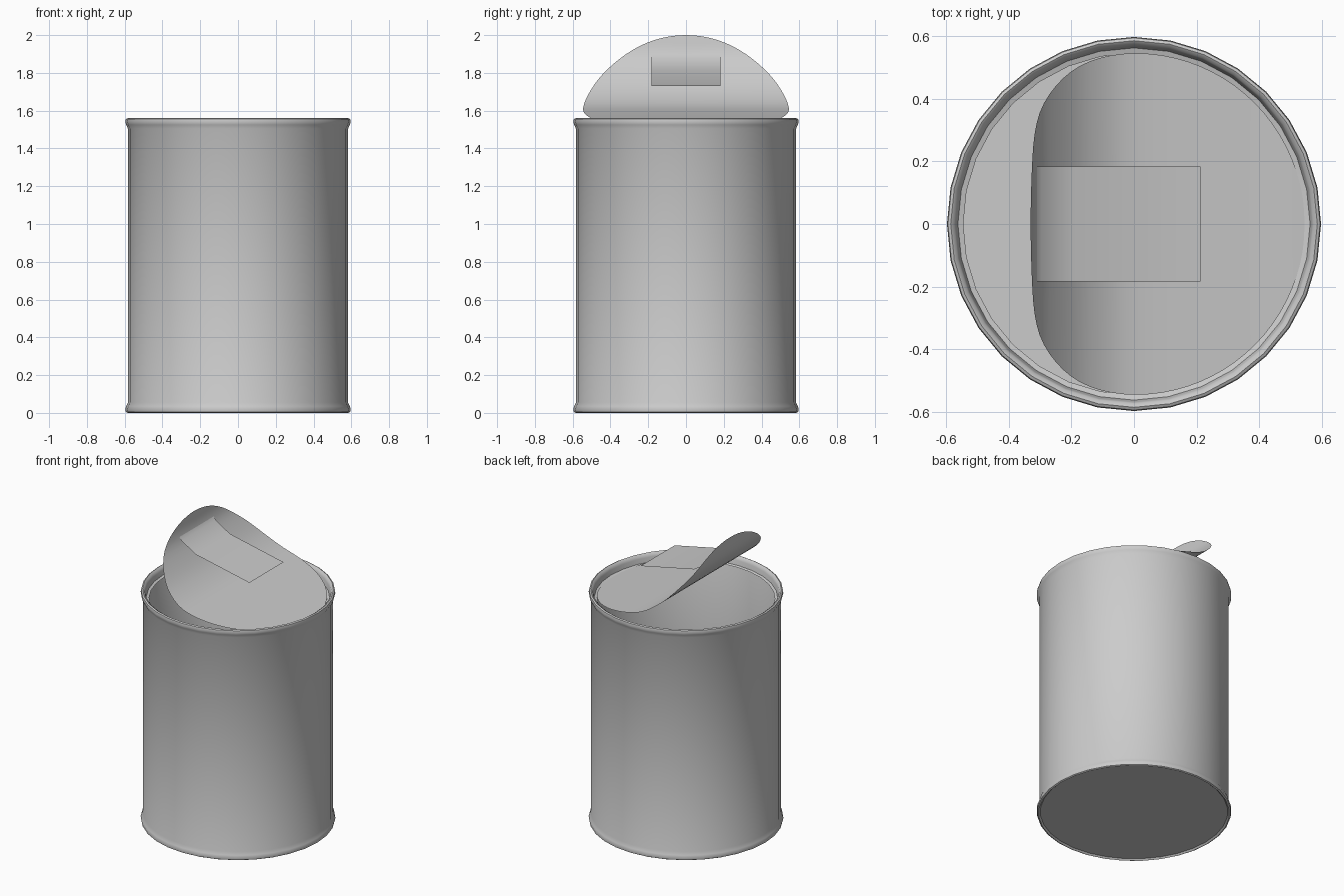
import bpy, bmesh, math
from mathutils import Vector

if "Cube" in bpy.data.objects:
    bpy.data.objects.remove(bpy.data.objects["Cube"])

SIDES = 32
LID_R = 0.545


def finish(name, bm, angle=40):
    bm.normal_update()
    me = bpy.data.meshes.new(name)
    bm.to_mesh(me)
    bm.free()
    ob = bpy.data.objects.new(name, me)
    bpy.context.collection.objects.link(ob)
    bpy.ops.object.select_all(action='DESELECT')
    ob.select_set(True)
    bpy.context.view_layer.objects.active = ob
    bpy.ops.object.shade_smooth_by_angle(angle=math.radians(angle))
    return ob


def lathe(name, profile, cap_first=False):
    """Spin an (r, z) profile round the z axis."""
    bm = bmesh.new()
    rings = [[bm.verts.new((r * math.cos(2 * math.pi * i / SIDES),
                            r * math.sin(2 * math.pi * i / SIDES), z))
              for i in range(SIDES)] for r, z in profile]
    for a, b in zip(rings, rings[1:]):
        for i in range(SIDES):
            j = (i + 1) % SIDES
            bm.faces.new((a[i], a[j], b[j], b[i]))
    if cap_first:
        bm.faces.new(rings[0][::-1])
    return finish(name, bm)


def spline(points, steps=12):
    """Catmull-Rom curve through (x, z) points."""
    p = [Vector(q) for q in points]
    p = [2 * p[0] - p[1]] + p + [2 * p[-1] - p[-2]]
    out = []
    for a, b, c, d in zip(p, p[1:], p[2:], p[3:]):
        for k in range(steps):
            t = k / steps
            out.append(0.5 * (2 * b + (c - a) * t + (2 * a - 5 * b + 4 * c - d) * t * t
                              + (3 * b - a - 3 * c + d) * t ** 3))
    return out + [p[-2]]


def at_fraction(path, f):
    """Point at a fraction of the path's length."""
    lengths = [(b - a).length for a, b in zip(path, path[1:])]
    left = f * sum(lengths)
    for a, b, l in zip(path, path[1:], lengths):
        if left <= l:
            return a.lerp(b, left / l)
        left -= l
    return path[-1]


def sheet(name, stations, angle):
    """Thin sheet across y from (x, z, half width) stations."""
    bm = bmesh.new()
    rows = [[bm.verts.new((x, y, z)) for y in (-w, 0, w)] for x, z, w in stations]
    for a, b in zip(rows, rows[1:]):
        for k in (0, 1):
            bm.faces.new((a[k], a[k + 1], b[k + 1], b[k]))
    bmesh.ops.remove_doubles(bm, verts=bm.verts, dist=1e-5)
    return finish(name, bm, angle)


# can: floor, flared bottom rim, wall, flared top rim and inner lip
lathe("can_body", [
    (0.575, 0.01), (0.585, 0.0), (0.594, 0.005), (0.597, 0.02), (0.592, 0.035),
    (0.583, 0.055), (0.583, 1.505), (0.592, 1.525), (0.597, 1.54), (0.594, 1.555),
    (0.585, 1.56), (0.573, 1.552), (0.568, 1.535), (0.562, 1.505), (LID_R, 1.50)],
    cap_first=True)

# lid: round sheet peeled up from the +x edge
path = spline([(0.545, 1.50), (0.217, 1.56), (0.0, 1.61), (-0.10, 1.655),
               (-0.19, 1.725), (-0.28, 1.835), (-0.315, 1.91), (-0.33, 2.0)])
stations = []
for i in range(41):
    t = math.pi * i / 40
    q = at_fraction(path, (1 - math.cos(t)) / 2)
    stations.append((q.x, q.y, LID_R * math.sin(t)))
sheet("peeled_lid", stations, 60)

# pull tab: bent strip standing off the lid
sheet("pull_tab", [(-0.31, 1.90, 0.183), (-0.295, 1.88, 0.183),
                   (-0.19, 1.815, 0.183), (0.213, 1.73, 0.183)], 40)
